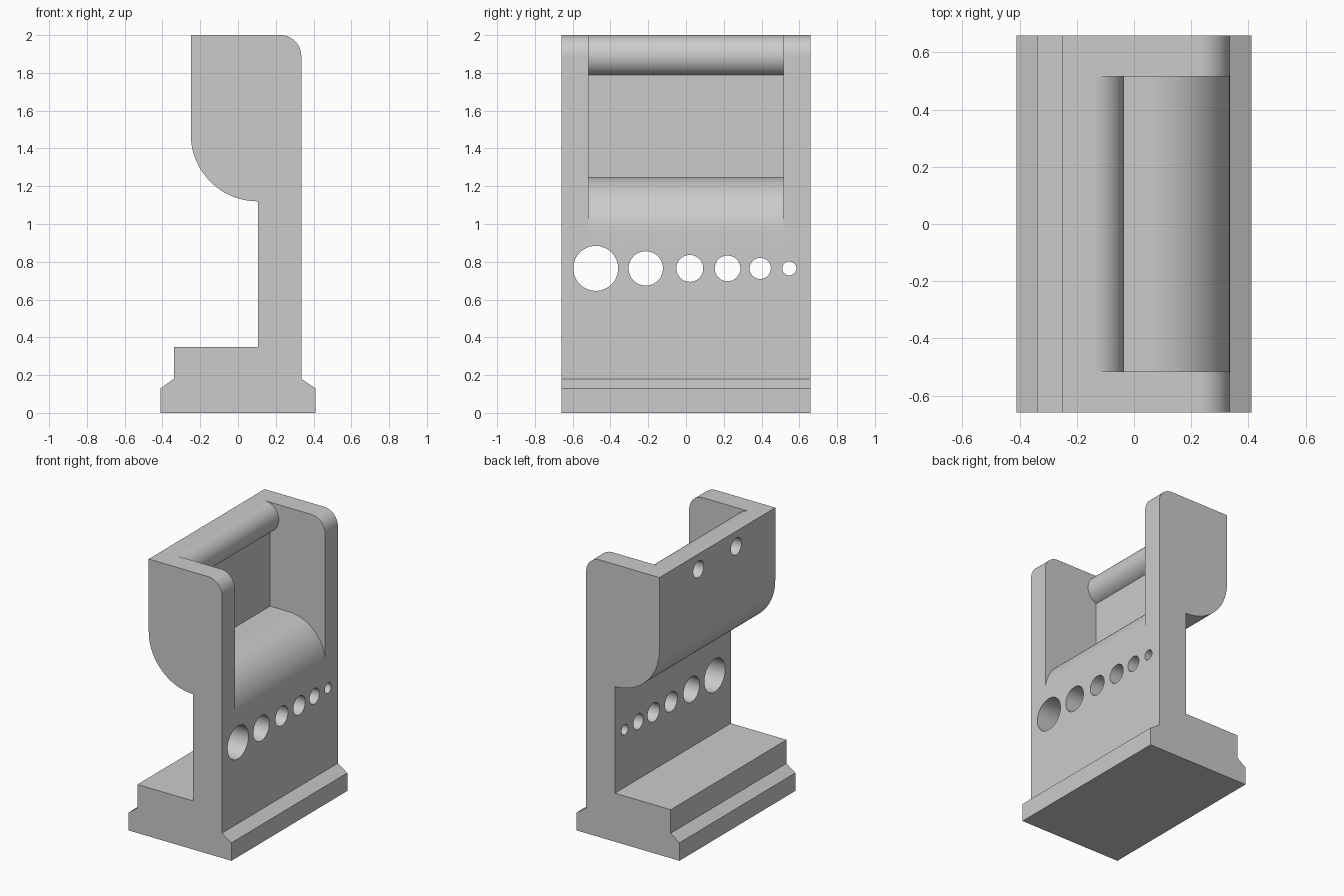
import bpy, bmesh, math
from mathutils import Matrix

if "Cube" in bpy.data.objects:
    bpy.data.objects.remove(bpy.data.objects["Cube"], do_unlink=True)

grey = bpy.data.materials.new("plain grey")
grey.use_nodes = True
COLOUR = (0.6, 0.6, 0.6, 1)
grey.diffuse_color = COLOUR
grey.node_tree.nodes["Principled BSDF"].inputs["Base Color"].default_value = COLOUR


def arc(cx, cz, r, start, end, steps=24):
    """Points on an arc in the xz plane, angles in degrees."""
    angles = [math.radians(start + (end - start) * i / steps) for i in range(steps + 1)]
    return [(cx + r * math.cos(a), cz + r * math.sin(a)) for a in angles]


def finish(name, bm):
    bmesh.ops.recalc_face_normals(bm, faces=bm.faces[:])
    mesh = bpy.data.meshes.new(name)
    bm.to_mesh(mesh)
    bm.free()
    mesh.materials.append(grey)
    obj = bpy.data.objects.new(name, mesh)
    bpy.context.collection.objects.link(obj)
    return obj


def extrude_profile(name, points, half_width):
    """Extrude an xz outline symmetrically along y."""
    bm = bmesh.new()
    face = bm.faces.new([bm.verts.new((x, -half_width, z)) for x, z in points])
    new = bmesh.ops.extrude_face_region(bm, geom=[face])["geom"]
    verts = [v for v in new if isinstance(v, bmesh.types.BMVert)]
    bmesh.ops.translate(bm, verts=verts, vec=(0, 2 * half_width, 0))
    return finish(name, bm)


def drill(name, holes, x0, x1):
    """Cylinders along x, given as (y, z, radius)."""
    bm = bmesh.new()
    for y, z, r in holes:
        place = Matrix.Translation(((x0 + x1) / 2, y, z)) @ Matrix.Rotation(math.pi / 2, 4, 'Y')
        bmesh.ops.create_cone(bm, cap_ends=True, segments=48, radius1=r, radius2=r,
                              depth=x1 - x0, matrix=place)
    return finish(name, bm)


# Stand: stepped foot, upright plate and rounded head in one outline
outline = [(-0.41, 0), (0.41, 0), (0.41, 0.13), (0.335, 0.18)]
outline += arc(0.225, 1.89, 0.11, 0, 90)
outline += [(-0.25, 2)]
outline += arc(0.105, 1.475, 0.355, 180, 270)
outline += [(0.105, 0.35), (-0.34, 0.35), (-0.34, 0.18), (-0.41, 0.13)]
stand = extrude_profile("stand", outline, 0.66)

# Pocket: open at top and side, with a rounded lip above and a rolled floor below
WALL = -0.105
BAR_X, BAR_Z, BAR_R = -0.145, 1.89, 0.11
bend = math.degrees(math.acos((WALL - BAR_X) / BAR_R))
pocket = [(BAR_X, 2.1)] + arc(BAR_X, BAR_Z, BAR_R, 90, -bend)
pocket += [(WALL, 1.25)] + arc(0.045, 0.96, 0.29, 90, 0)
pocket += [(0.5, 0.96), (0.5, 2.1)]
pocket_cutter = extrude_profile("pocket_cutter", pocket, 0.515)

# Row of through holes of falling size, and two blind holes behind the lip
row = [(-0.478, 0.119), (-0.213, 0.091), (0.02, 0.071),
       (0.22, 0.068), (0.393, 0.056), (0.547, 0.037)]
row_cutter = drill("row_hole_cutter", [(y, 0.765, r) for y, r in row], 0, 0.5)
rear_cutter = drill("rear_hole_cutter", [(y, BAR_Z, 0.06) for y in (-0.215, 0.215)], -0.4, -0.08)

cutters = [pocket_cutter, row_cutter, rear_cutter]
for cutter in cutters:
    mod = stand.modifiers.new(cutter.name, 'BOOLEAN')
    mod.operation = 'DIFFERENCE'
    mod.solver = 'EXACT'
    mod.object = cutter

# Bake the cuts, drop the cutters and smooth the curved faces
bpy.ops.object.select_all(action='DESELECT')
bpy.context.view_layer.objects.active = stand
stand.select_set(True)
for cutter in cutters:
    bpy.ops.object.modifier_apply(modifier=cutter.name)
    bpy.data.objects.remove(cutter, do_unlink=True)
bpy.ops.object.shade_smooth_by_angle(angle=math.radians(30))
